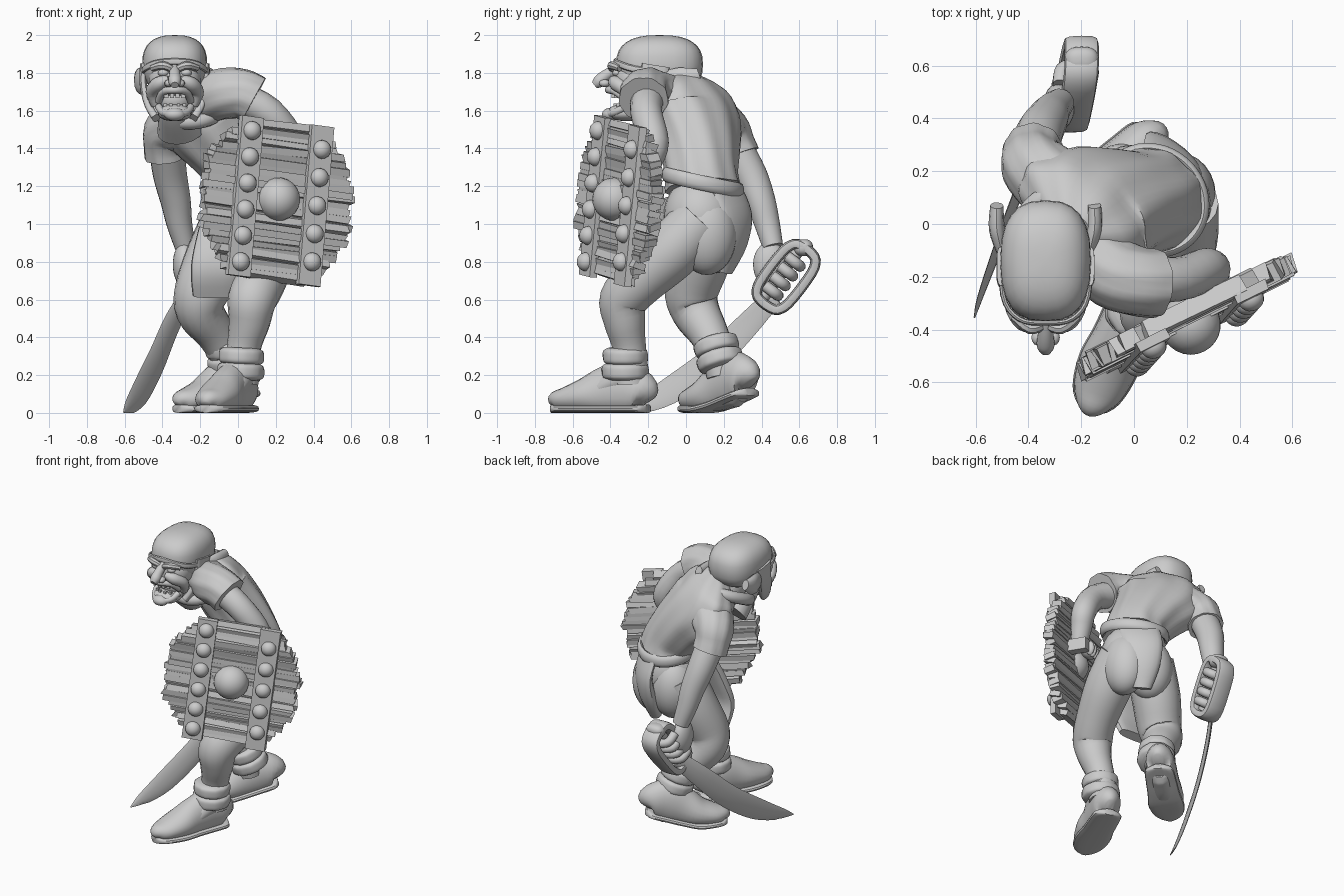
import bpy, bmesh, math, random
from mathutils import Vector, Matrix

if "Cube" in bpy.data.objects:
    bpy.data.objects.remove(bpy.data.objects["Cube"])

random.seed(4)


def finish(name, bm, angle=40):
    me = bpy.data.meshes.new(name)
    bmesh.ops.recalc_face_normals(bm, faces=bm.faces[:])
    bm.to_mesh(me)
    bm.free()
    me.polygons.foreach_set("use_smooth", [True] * len(me.polygons))
    me.set_sharp_from_angle(angle=math.radians(angle))
    ob = bpy.data.objects.new(name, me)
    bpy.context.collection.objects.link(ob)
    return ob


def spline(pts, sub, closed):
    pts = [Vector(p if len(p) == 5 else (*p, p[3])) for p in pts]
    n, out = len(pts), []
    for i in range(n if closed else n - 1):
        if closed:
            a, b, c, d = (pts[(i + k) % n] for k in (-1, 0, 1, 2))
        else:
            a, b, c, d = pts[max(i - 1, 0)], pts[i], pts[i + 1], pts[min(i + 2, n - 1)]
        for s in range(sub):
            t = s / sub
            out.append(0.5 * (2 * b + (c - a) * t + (2 * a - 5 * b + 4 * c - d) * t * t
                              + (3 * b - a - 3 * c + d) * t ** 3))
    return out if closed else out + [pts[-1]]


def tube(name, pts, side=(1, 0, 0), n=18, sub=4, closed=False, p=1.0, ripple=0, folds=9, floor=None):
    """Loft of elliptical rings; each point is x, y, z, radius along side, other radius."""
    bm, path = bmesh.new(), spline(pts, sub, closed)
    m, rings = len(path), []
    for i, q in enumerate(path):
        if closed:
            t = path[(i + 1) % m] - path[i - 1]
        else:
            t = path[min(i + 1, m - 1)] - path[max(i - 1, 0)]
        t = Vector(t[:3]).normalized()
        u = Vector(side)
        u = (u - t * u.dot(t)).normalized()
        w, ring = t.cross(u), []
        for k in range(n):
            th = 2 * math.pi * k / n
            c, s = math.cos(th), math.sin(th)
            r = 1 + ripple * math.sin(folds * th + 0.25 * i)
            co = Vector(q[:3]) + u * (q[3] * r * math.copysign(abs(c) ** p, c)) \
                + w * (q[4] * r * math.copysign(abs(s) ** p, s))
            if floor is not None:
                co.z = max(co.z, floor)
            ring.append(bm.verts.new(co))
        rings.append(ring)
    for i in range(m if closed else m - 1):
        a, b = rings[i], rings[(i + 1) % m]
        for k in range(n):
            bm.faces.new((a[k], a[(k + 1) % n], b[(k + 1) % n], b[k]))
    if not closed:
        bm.faces.new(rings[0])
        bm.faces.new(rings[-1])
    return finish(name, bm)


def ball(name, loc, scale, p=1.0, rot=None, seg=24):
    bm = bmesh.new()
    bmesh.ops.create_uvsphere(bm, u_segments=seg, v_segments=seg * 2 // 3, radius=1)
    rot = rot or Matrix.Identity(3)
    for v in bm.verts:
        v.co = Vector(loc) + rot @ Vector([math.copysign(abs(c) ** p, c) * s for c, s in zip(v.co, scale)])
    return finish(name, bm)


def box(name, loc, half, rot=None, jitter=0.0):
    bm = bmesh.new()
    bmesh.ops.create_cube(bm, size=2)
    rot = rot or Matrix.Identity(3)
    for v in bm.verts:
        c = Vector([a * h for a, h in zip(v.co, half)])
        c += Vector((random.uniform(-1, 1) * jitter, random.uniform(-.2, .2) * jitter, random.uniform(-.3, .3) * jitter))
        v.co = Vector(loc) + rot @ c
    return finish(name, bm, 20)


# Torso in a tunic, shoulders running diagonally
SH = (-0.64, 0.69, -0.32)
tube("tunic", [(.07, .09, 1.19, .21, .19), (.04, .08, 1.28, .20, .185), (-.06, .07, 1.42, .235, .19),
               (-.17, .05, 1.56, .285, .185), (-.21, .01, 1.67, .25, .15), (-.25, -.03, 1.75, .12, .09)],
     SH, n=54, ripple=.025)
hem = [(.07 + .22 * math.cos(a) * -.64 + .20 * math.sin(a) * .69, .09 + .22 * math.cos(a) * .69 + .20 * math.sin(a) * .64,
        1.22 - .03 * math.cos(a) - .03 * math.sin(a), .04, .02) for a in (k * math.pi / 6 for k in range(12))]
tube("tunic_hem", hem, (0, 0, 1), closed=True, n=10)
tube("left_sleeve", [(-.17, -.10, 1.66, .13), (-.07, -.19, 1.69, .135), (.02, -.22, 1.69, .13), (.085, -.225, 1.66, .13)],
     (0, 1, 0), n=36, ripple=.025)
tube("right_sleeve", [(-.27, .12, 1.55, .15), (-.37, .21, 1.49, .13), (-.385, .25, 1.42, .115), (-.38, .275, 1.36, .115)],
     (1, 0, 0), n=36, ripple=.025)
collar = [(-.26 + .17 * math.cos(a), -.05 + .17 * math.sin(a), 1.62 + .08 * math.sin(a), .04)
          for a in (k * math.pi / 5 for k in range(10))]
tube("collar", collar, (0, 0, 1), closed=True, n=10)
tube("neck", [(-.23, 0, 1.60, .14), (-.29, -.09, 1.69, .12), (-.33, -.15, 1.8, .12)])
tube("throat", [(-.30, -.08, 1.50, .13, .10), (-.33, -.2, 1.60, .09, .09), (-.33, -.27, 1.68, .08, .08)])

# Hips and hanging cloths
ball("pelvis", (.08, .08, 1.04), (.215, .2, .22))
ball("left_buttock", (.17, .11, .95), (.14, .16, .22))
ball("right_buttock", (-.01, .15, .95), (.15, .15, .21))
tube("back_cloth", [(.14, .21, 1.2, .13, .03), (.15, .265, 1.05, .13, .04), (.13, .25, .9, .11, .05), (.10, .20, .75, .06, .04)],
     (.8, -.6, 0))
tube("front_cloth", [(-.02, -.10, 1.1, .15, .04), (-.08, -.16, .92, .14, .045), (-.115, -.19, .76, .135, .04),
                     (-.12, -.14, .62, .12, .03)], (.95, -.05, .1), p=.7)

# Legs, cuffs and shoes
tube("left_leg", [(.17, .08, 1.02, .15), (.16, -.07, .86, .155), (.12, -.24, .70, .135), (.075, -.33, .60, .13),
                  (.06, -.325, .48, .11), (.03, -.30, .34, .09), (.01, -.29, .16, .1)])
tube("right_leg", [(-.03, .12, 1.02, .16), (-.12, .08, .82, .16), (-.19, .03, .65, .145), (-.20, .05, .54, .13),
                   (-.12, .12, .42, .105), (-.06, .17, .30, .09), (-.04, .19, .19, .08)])


def shoe(side, heel, toe, lift, ankle, lean):
    h, t = Vector(heel), Vector(toe)
    d = (t - h).normalized()
    across = (-d.y, d.x, 0)
    shape = [(0, .03, .05), (.06, .085, .11), (.25, .095, .15), (.45, .1, .13), (.65, .112, .095), (.85, .095, .065),
             (.96, .06, .05), (1, .02, .02)]
    P = [h.lerp(t, f) for f, _, _ in shape]
    Z = [lift * max(0, 1 - f * 1.7) for f, _, _ in shape]
    tube(side + "_shoe", [(q.x, q.y, z + .03 + b * .65, a, b) for q, z, (_, a, b) in zip(P, Z, shape)],
         across, floor=.012)
    tube(side + "_sole", [(q.x, q.y, z + .022, a + .006, .022) for q, z, (_, a, _) in zip(P, Z, shape)],
         across, p=.7, floor=0)
    c, w = Vector(ankle), Vector(lean)
    for k, (z, r) in enumerate(((-.045, .125), (.035, .12))):
        q = c + w * z
        tube(f"{side}_cuff_{k}", [(*(q + w * e), r - s) for e, s in ((-.045, .03), (-.03, .005), (0, 0), (.03, .005), (.045, .03))],
             n=24, ripple=.02)


shoe("left", (.04, -.20, 0), (-.17, -.71, 0), 0, (.015, -.32, .265), (.05, 0, 1))
shoe("right", (.08, .34, 0), (-.32, -.01, 0), .09, (-.05, .17, .32), (-.25, -.25, .93))
tube("left_instep", [(.02, -.27, .2, .09, .09), (-.02, -.38, .17, .09, .07), (-.07, -.48, .115, .09, .05)])

# Arms
tube("left_arm", [(-.02, -.20, 1.68, .09), (.16, -.21, 1.59, .085), (.28, -.17, 1.43, .08), (.28, -.2, 1.32, .07),
                  (.27, -.24, 1.20, .055)])
tube("right_arm", [(-.38, .25, 1.42, .095), (-.36, .34, 1.26, .09), (-.33, .395, 1.12, .08), (-.31, .43, 1.0, .068),
                   (-.28, .46, .88, .055)])

# Head: cap, face and open mouth, mirrored about its own middle plane
HX = -.335
ball("cap", (HX, -.14, 1.845), (.172, .23, .155), p=.78)
ball("upper_face", (HX, -.25, 1.76), (.14, .135, .10), p=.8)
ball("jaw", (HX, -.315, 1.59), (.09, .10, .045), p=.85)
ball("mouth_back", (HX, -.25, 1.66), (.10, .10, .09))
tube("nose", [(HX, -.35, 1.83, .025), (HX, -.42, 1.79, .03), (HX, -.46, 1.755, .034), (HX, -.485, 1.735, .02)])
tube("cap_rim", [(HX + sx, y, z, .018, .01) for sx, y, z in ((-.168, -.05, 1.79), (-.162, -.27, 1.82), (-.10, -.36, 1.85),
     (0, -.375, 1.86), (.10, -.36, 1.85), (.162, -.27, 1.82), (.168, -.05, 1.79))], (0, 0, 1), n=8)
lip = ((-.085, -.31, 1.65), (-.06, -.37, 1.70), (0, -.41, 1.71), (.06, -.37, 1.70), (.085, -.31, 1.65))
tube("upper_lip", [(HX + x, y, z, .02) for x, y, z in lip], (0, 0, 1), n=10)
tube("lower_lip", [(HX + x, y - .01, 1.62 - (z - 1.65) * .6, .02) for x, y, z in lip], (0, 0, 1), n=10)
ball("chin", (HX, -.40, 1.58), (.055, .045, .035))
for nm, s in (("right", -1), ("left", 1)):
    def X(d): return HX + s * d
    ball(nm + "_eye", (X(.06), -.365, 1.8), (.03, .025, .02), seg=12)
    tube(nm + "_brow", [(X(.01), -.385, 1.815, .018), (X(.06), -.395, 1.84, .022), (X(.12), -.35, 1.825, .018)], (0, 0, 1), n=8)
    tube(nm + "_cheek", [(X(.03), -.39, 1.765, .02), (X(.08), -.37, 1.745, .038), (X(.12), -.31, 1.70, .035),
                         (X(.10), -.28, 1.63, .025)], (0, 0, 1), n=12)
    ball(nm + "_nostril", (X(.032), -.43, 1.745), (.022, .03, .02), seg=12)
    tube(nm + "_cheek_guard", [(X(.165), -.16, 1.84, .075, .02), (X(.165), -.18, 1.73, .06, .02), (X(.14), -.22, 1.63, .05, .02),
                               (X(.10), -.27, 1.56, .03, .02)], (0, 1, 0), p=.6)
    tube(nm + "_ear", [(X(.165), -.11, 1.75, .06, .02), (X(.185), -.02, 1.76, .07, .03), (X(.185), .07, 1.79, .035, .025)],
         (0, 0, 1), n=12)
    for k in range(2):
        box(f"{nm}_tooth_{k}", (X(.015 + .03 * k), -.385 + .015 * k, 1.685), (.011, .01, .018))
        box(f"{nm}_lower_tooth_{k}", (X(.02 + .03 * k), -.375 + .015 * k, 1.625), (.009, .009, .014))

# Sword: curved blade, handle, looped hand guard and gripping fist
tube("blade", [(-.27, .47, .62, .055, .014), (-.355, .32, .46, .072, .014), (-.435, .13, .27, .08, .013),
               (-.515, -.09, .115, .075, .011), (-.58, -.27, .03, .04, .008), (-.605, -.355, .004, .004, .003)],
     (.4, .55, -.65), n=10, p=1.2, floor=0)
L, W = Vector((.12, .6, .79)).normalized(), Vector((0, .79, -.6))
G = Vector((-.22, .53, .72))
loop = []
for k in range(16):
    a = 2 * math.pi * k / 16
    c, s = math.cos(a), math.sin(a)
    loop.append((*(G + L * .185 * math.copysign(abs(c) ** .6, c) + W * .10 * math.copysign(abs(s) ** .6, s)), .065, .028))
tube("hand_guard", loop, (1, 0, 0), closed=True, n=12, sub=2, p=.6)
tube("sword_grip", [(*(G - W * .03 + L * t), .032) for t in (-.18, 0, .18)], n=10)
ball("pommel", G + L * .18 - W * .02, (.065, .05, .045), p=.8)
ball("right_hand", (-.285, .445, .785), (.06, .09, .12))
for k in range(4):
    c = G - W * .03 + L * (-.105 + .065 * k)
    tube(f"right_finger_{k}", [(*(c + Vector((x, 0, 0)) + W * w), .03) for x, w in
                               ((-.07, -.04), (-.06, .03), (0, .055), (.045, .03), (.04, -.03))], L, n=10)

# Round shield of splintered planks with riveted straps and a boss
U, V = Vector((.89, .44, -.12)).normalized(), Vector((.096, .1, .99))
N = U.cross(V).normalized()
V = N.cross(U)
R = Matrix((U, V, N)).transposed()
C = Vector((.2, -.355, 1.12))


def on_shield(u, v, n):
    return C + U * u + V * v + N * n


rows = 26
for k in range(rows):
    v = -.395 + .79 * k / (rows - 1)
    h = math.sqrt(.455 ** 2 - v * v)
    e0, e1 = random.uniform(-.03, .008), random.uniform(-.03, .008)
    tilt = Matrix.Rotation(random.uniform(-.02, .02), 3, 'Z') @ Matrix.Rotation(random.uniform(-.3, .3), 3, 'X')
    box(f"shield_plank_{k}", on_shield((e1 - e0) / 2, v, random.uniform(-.008, .004)),
        (h + (e0 + e1) / 2, .019, random.uniform(.032, .037)), R @ tilt, .012)
for i, (u, count) in enumerate(((-.205, 6), (.215, 5))):
    box(f"shield_strap_{i}", on_shield(u, 0, .04), (.066, .425, .02), R, .004)
    for k in range(count):
        v = (k / (count - 1) - .5) * (.70 if count == 6 else .6)
        ball(f"rivet_{i}_{k}", on_shield(u, v, .06), (.05, .05, .045), rot=R, seg=16)
ball("shield_boss", on_shield(0, .01, .03), (.115, .115, .115), rot=R, seg=20)
tube("shield_grip", [(*on_shield(-.02, .07, -.13), .025), (*on_shield(.16, .07, -.13), .025)], (0, 0, 1), n=10, sub=1)
box("grip_block", on_shield(.17, .07, -.09), (.035, .04, .07), R)
ball("left_hand", on_shield(.07, .07, -.13), (.075, .06, .055), rot=R)
for k in range(4):
    ball(f"left_finger_{k}", on_shield(.02 + .036 * k, .06, -.16), (.02, .05, .03), rot=R, seg=12)
